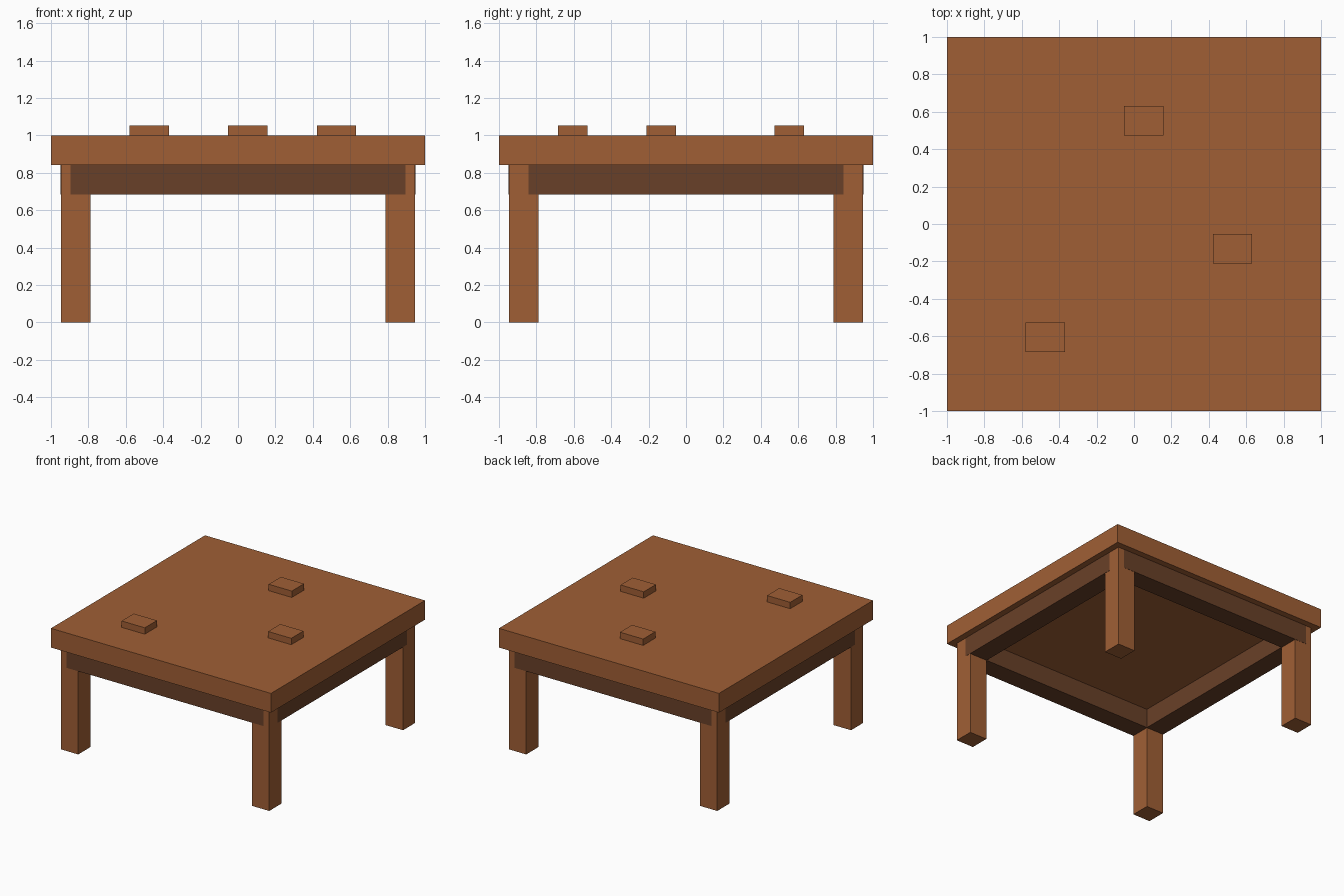
import bpy

# Remove the default cube
cube = bpy.data.objects.get("Cube")
if cube:
    bpy.data.objects.remove(cube, do_unlink=True)

U = 2 / 38          # module every part is sized by
PROUD = 0.0015      # keeps rail faces just clear of the legs


def srgb(*channels):
    linear = [((c / 255 + 0.055) / 1.055) ** 2.4 for c in channels]
    return (*linear, 1)


def material(name, color):
    mat = bpy.data.materials.new(name)
    mat.use_nodes = True
    mat.diffuse_color = color
    mat.node_tree.nodes["Principled BSDF"].inputs["Base Color"].default_value = color
    return mat


def box(name, center, size, mat):
    bpy.ops.mesh.primitive_cube_add(size=1, location=center)
    obj = bpy.context.object
    obj.name = name
    obj.scale = size
    bpy.ops.object.transform_apply(location=False, rotation=False, scale=True)
    obj.data.materials.append(mat)
    return obj


light_wood = material("light_wood", srgb(160, 95, 53))
dark_wood = material("dark_wood", srgb(105, 64, 40))

# Table top
box("table_top", (0, 0, 17.5 * U), (38 * U, 38 * U, 3 * U), light_wood)

# Four square legs
leg_offset = 16.5 * U
for y, depth in ((-1, "front"), (1, "back")):
    for x, side in ((-1, "right"), (1, "left")):
        box(f"{depth}_{side}_leg", (x * leg_offset, y * leg_offset, 8 * U),
            (3 * U, 3 * U, 16 * U), light_wood)

# Rails under the top, flush with the legs
rail_width = 3 * U + 2 * PROUD
for s, depth, side in ((-1, "front", "right"), (1, "back", "left")):
    box(f"{depth}_rail", (0, s * leg_offset, 14.5 * U),
        (34 * U, rail_width, 3 * U), dark_wood)
    box(f"{side}_rail", (s * leg_offset, 0, 14.5 * U),
        (rail_width, 32 * U, 3 * U), dark_wood)

# Small blocks lying on the top
for i, (x, y) in enumerate(((1, 10.5), (10, -2.5), (-9, -11.5))):
    box(f"small_block_{i + 1}", (x * U, y * U, 19.5 * U), (4 * U, 3 * U, U), light_wood)
